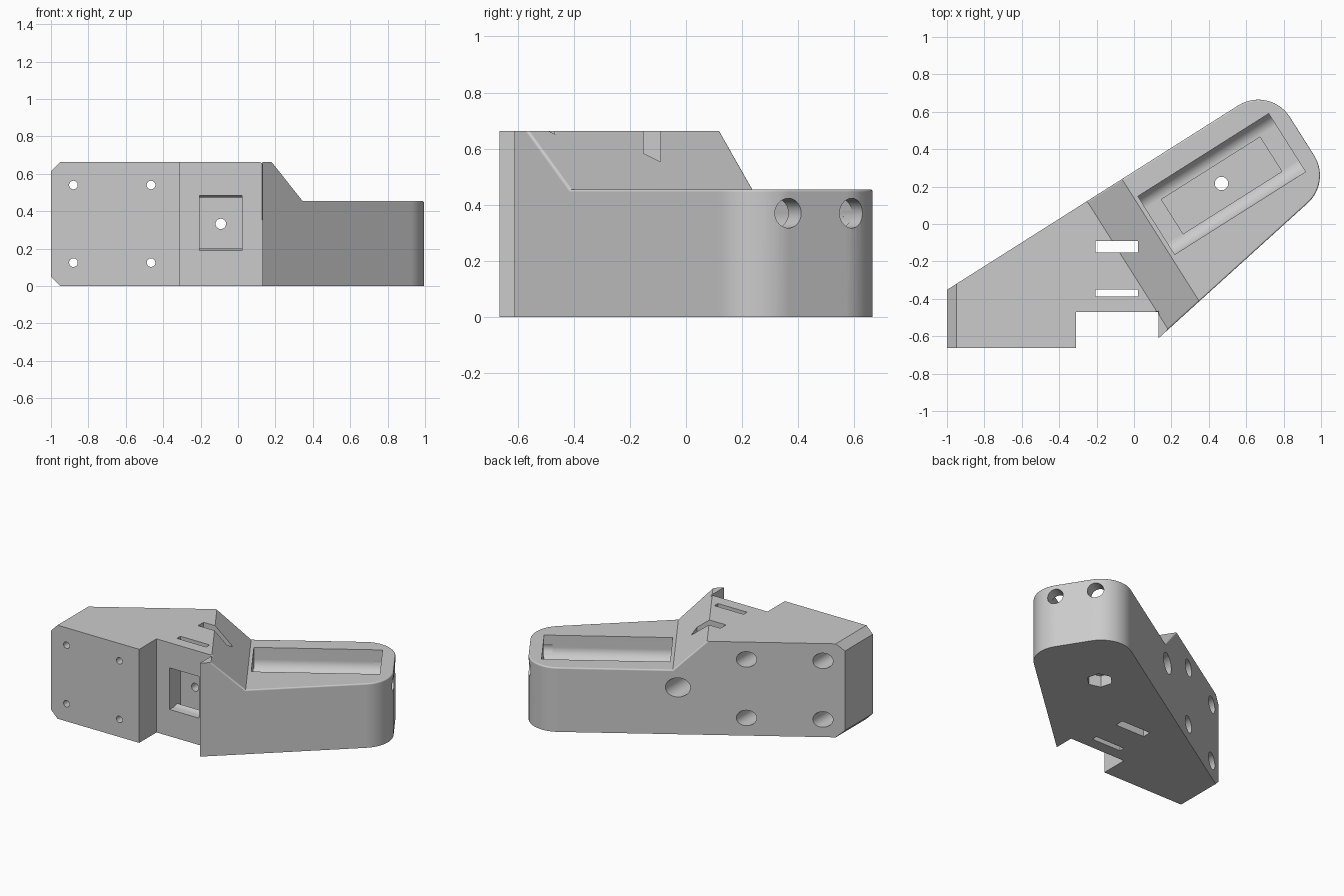
import bpy, bmesh, math
from mathutils import Vector

cube = bpy.data.objects.get("Cube")
if cube:
    bpy.data.objects.remove(cube, do_unlink=True)

TOP, LOW = 0.663, 0.455            # heights of the mount and of the arm
ANG = math.radians(32.3)           # direction of the arm
U = Vector((math.cos(ANG), math.sin(ANG), 0))
V = Vector((-U.y, U.x, 0))
Z = Vector((0, 0, 1))


def uv(u, v, z=0.0):
    return U * u + V * v + Z * z


def arc(cx, cy, r, start, end, n=14):
    return [(cx + r * math.cos(math.radians(start + (end - start) * i / n)),
             cy + r * math.sin(math.radians(start + (end - start) * i / n)))
            for i in range(n + 1)]


def to_object(name, bm):
    bmesh.ops.recalc_face_normals(bm, faces=bm.faces)
    mesh = bpy.data.meshes.new(name)
    bm.to_mesh(mesh)
    bm.free()
    obj = bpy.data.objects.new(name, mesh)
    bpy.context.scene.collection.objects.link(obj)
    return obj


def extrude(points, lo, hi, place):
    """Sweep a 2D profile from lo to hi; place maps (a, b, c) to space."""
    bm = bmesh.new()
    a = [bm.verts.new(place(p, q, lo)) for p, q in points]
    b = [bm.verts.new(place(p, q, hi)) for p, q in points]
    bm.faces.new(a)
    bm.faces.new(b[::-1])
    for i in range(len(a)):
        j = (i + 1) % len(a)
        bm.faces.new((a[i], b[i], b[j], a[j]))
    return bm


def rect(x0, x1, y0, y1):
    return [(x0, y0), (x1, y0), (x1, y1), (x0, y1)]


def trough(lo, hi, depth, r):
    """Open recess profile with rounded floor corners, surface at 0."""
    return ([(hi, 0.1), (lo, 0.1)] + arc(lo + r, r - depth, r, 180, 270, 10)
            + arc(hi - r, r - depth, r, 270, 360, 10))


def drill(start, end, r, n=40):
    axis = (end - start).normalized()
    side = axis.orthogonal().normalized()
    other = axis.cross(side)
    ring = arc(0, 0, r, 0, 360, n)[:-1]
    return extrude(ring, 0, (end - start).length,
                   lambda a, b, c: start + side * a + other * b + axis * c)


def cut(body, bm):
    cutter = to_object("cutter", bm)
    cutter.hide_render = True
    mod = body.modifiers.new("cut", 'BOOLEAN')
    mod.operation, mod.solver, mod.object = 'DIFFERENCE', 'EXACT', cutter
    bpy.context.view_layer.objects.active = body
    bpy.ops.object.modifier_apply(modifier=mod.name)
    bpy.data.objects.remove(cutter, do_unlink=True)


def world(x, y, z):
    return Vector((x, y, z))


# Plan outline: square mount, notch, tapered arm with rounded end
outline = [(-1, -0.664), (-0.31, -0.664), (-0.31, -0.47), (0.13, -0.47), (0.13, -0.612)]
for center_v, start, end in ((-0.205, -48.2, ANG * 57.2958), (0.038, ANG * 57.2958, 122.3)):
    c = uv(0.81, center_v)
    outline += arc(c.x, c.y, 0.2, start, end)
outline.append((-1, -0.352))
bm = extrude(outline, 0, TOP, world)

# Chamfer the upper and lower edges of the mount's outer end
ends = [e for e in bm.edges if all(v.co.x < -0.99 for v in e.verts)
        and abs(e.verts[0].co.z - e.verts[1].co.z) < 0.01]
bmesh.ops.bevel(bm, geom=ends, offset=0.05, segments=1, affect='EDGES')
body = to_object("angled_bracket", bm)

# Ramp down from the mount to the lower arm
ramp = [(-0.359, TOP + 0.2), (0.074, LOW), (1.4, LOW), (1.4, TOP + 0.2)]
cut(body, extrude(ramp, -1, 1, lambda u, z, v: uv(u, v, z)))

# Round the rim of the ramp and arm
bm = bmesh.new()
bm.from_mesh(body.data)
bmesh.ops.remove_doubles(bm, verts=bm.verts, dist=0.0002)
bm.normal_update()


def is_upper(f):
    mid = f.calc_center_median()
    return f.normal.z > 0.4 and mid.z < TOP - 0.01 and mid.x > -0.8


rim = [e for e in bm.edges if len(e.link_faces) == 2
       and any(is_upper(f) for f in e.link_faces)
       and any(abs(f.normal.z) < 0.1 for f in e.link_faces)]
bmesh.ops.bevel(bm, geom=rim, offset=0.035, segments=6, profile=0.5,
                affect='EDGES', clamp_overlap=True)
bmesh.ops.recalc_face_normals(bm, faces=bm.faces)
bm.to_mesh(body.data)
bm.free()

# Mounting holes, counterbored from the back
for x in (-0.88, -0.465):
    for z in (0.125, 0.54):
        cut(body, drill(world(x, -0.8, z), world(x, 0.3, z), 0.023))
        cut(body, drill(world(x, -0.53, z), world(x, 0.3, z), 0.055))

# Front recess with screw hole and counterbore
cut(body, extrude(trough(0.19, 0.485, 0.12, 0.08), -0.207, 0.022,
                  lambda z, d, x: world(x, -0.47 - d, z)))
cut(body, drill(world(-0.092, -0.4, 0.332), world(-0.092, 0.5, 0.332), 0.028))
cut(body, drill(world(-0.092, -0.2, 0.332), world(-0.092, 0.5, 0.332), 0.068))

# Two vertical strap slots
for y0, y1 in ((-0.152, -0.09), (-0.388, -0.349)):
    cut(body, extrude(rect(-0.207, 0.022, y0, y1), -0.1, 0.8, world))

# Long recess in the arm with a deeper inner step
cut(body, extrude(trough(-0.254, 0.114, 0.16, 0.075), 0.097, 0.924,
                  lambda v, d, u: uv(u, v, LOW + d)))
cut(body, extrude(rect(0.194, 0.818, -0.185, 0.033), 0.265, 0.36, uv))

# Bolt hole with hexagonal nut seat underneath
cut(body, drill(uv(0.511, -0.067, -0.1), uv(0.511, -0.067, 0.4), 0.036))
cut(body, drill(uv(0.511, -0.067, -0.1), uv(0.511, -0.067, 0.08), 0.085, 6))

# Pair of holes from the rounded end into the long recess
for v in (-0.206, 0.062):
    cut(body, drill(uv(0.87, v, 0.37), uv(1.2, v, 0.37), 0.053))

# Single grey finish
mat = bpy.data.materials.new("plain_grey")
mat.use_nodes = True
grey = (0.6, 0.6, 0.6, 1)
mat.diffuse_color = grey
mat.node_tree.nodes["Principled BSDF"].inputs["Base Color"].default_value = grey
body.data.materials.clear()
body.data.materials.append(mat)
for p in body.data.polygons:
    p.material_index = 0

bpy.ops.object.select_all(action='DESELECT')
body.select_set(True)
bpy.context.view_layer.objects.active = body
bpy.ops.object.shade_smooth_by_angle(angle=math.radians(30))
weighted = body.modifiers.new("even_shading", 'WEIGHTED_NORMAL')
weighted.keep_sharp = True
